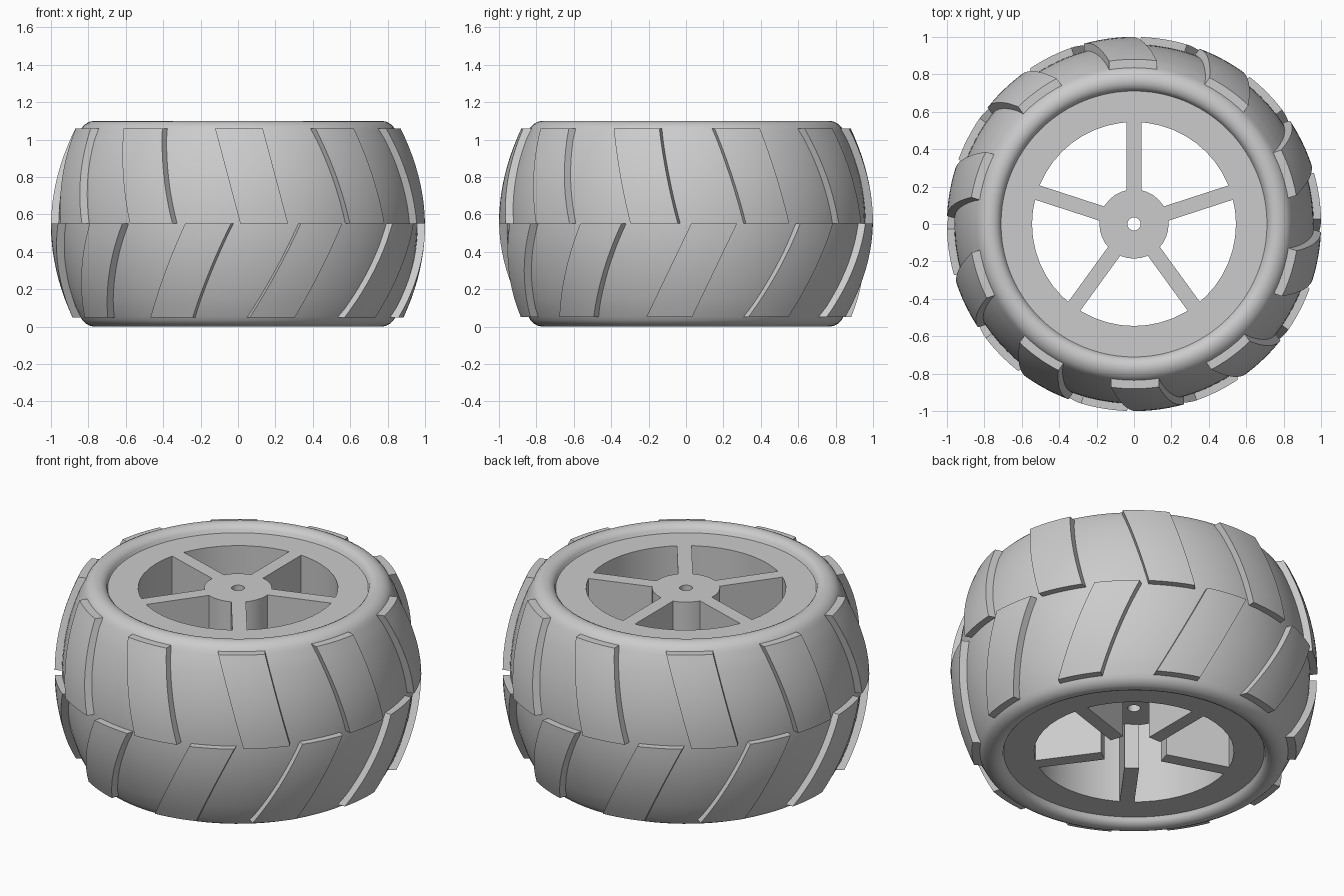
import bpy, bmesh
from math import radians, sin, cos, pi, sqrt
from mathutils import Matrix

if "Cube" in bpy.data.objects:
    bpy.data.objects.remove(bpy.data.objects["Cube"], do_unlink=True)

MID, FACE_LOW, FACE_HIGH = 0.55, 0.045, 1.055

grey = bpy.data.materials.new("plain grey")
grey.use_nodes = True
GREY = (0.6, 0.6, 0.6, 1)
grey.diffuse_color = GREY
grey.node_tree.nodes["Principled BSDF"].inputs["Base Color"].default_value = GREY


def finish(bm, name, angle=30):
    bmesh.ops.recalc_face_normals(bm, faces=bm.faces)
    mesh = bpy.data.meshes.new(name)
    bm.to_mesh(mesh)
    bm.free()
    mesh.materials.append(grey)
    obj = bpy.data.objects.new(name, mesh)
    bpy.context.collection.objects.link(obj)
    bpy.ops.object.select_all(action="DESELECT")
    obj.select_set(True)
    bpy.context.view_layer.objects.active = obj
    bpy.ops.object.shade_smooth_by_angle(angle=radians(angle))
    return obj


def revolve(name, profile, segments):
    """Turn a closed (radius, height) outline around the z axis."""
    bm = bmesh.new()
    rings = []
    for i in range(segments):
        a = 2 * pi * i / segments
        rings.append([bm.verts.new((r * cos(a), r * sin(a), z)) for r, z in profile])
    n = len(profile)
    for i in range(segments):
        a, b = rings[i], rings[(i + 1) % segments]
        for j in range(n):
            k = (j + 1) % n
            bm.faces.new((a[j], b[j], b[k], a[k]))
    return finish(bm, name)


def crown(z, middle):
    """Radius of the bulging tyre surface at a height."""
    return middle - 0.46 * (z - MID) ** 2


# Tyre: bulged tread, rounded shoulders and beads, mirrored about mid height
upper = [(crown(MID + 0.05 * i, 0.96), MID + 0.05 * i) for i in range(10)]
upper += [(0.843, 1.045), (0.832, 1.066), (0.815, 1.083), (0.793, 1.095), (0.77, 1.1),
          (0.748, 1.097), (0.73, 1.088), (0.716, 1.073), (0.709, 1.05), (0.69, 1.03)]
lower = [(r, 2 * MID - z) for r, z in reversed(upper[1:])]
revolve("tyre", lower + upper, 96)


# Rim barrel and hub, the hub being recessed underneath
def tube(name, inner, outer, low, high, segments):
    revolve(name, [(inner, low), (outer, low), (outer, high), (inner, high)], segments)


tube("rim_barrel", 0.545, 0.712, FACE_LOW, FACE_HIGH, 48)
tube("hub", 0.035, 0.185, 0.32, FACE_HIGH, 32)

# Five full-depth spokes
bm = bmesh.new()
r0, r1 = 0.175, 0.55
for k in range(5):
    place = (Matrix.Rotation(radians(90 + 72 * k), 4, "Z")
             @ Matrix.Translation(((r0 + r1) / 2, 0, MID))
             @ Matrix.Diagonal((r1 - r0, 0.08, FACE_HIGH - FACE_LOW, 1)))
    bmesh.ops.create_cube(bm, size=1, matrix=place)
finish(bm, "spokes")


def add_lug(bm, turn, z_mid, z_end, x_mid, x_end, width, cols=6, rows=10):
    """A slanted block facing -y, following the crown, turned about z."""
    def layer(middle):
        grid = []
        for i in range(rows + 1):
            t = i / rows
            z = z_mid + (z_end - z_mid) * t
            centre = x_mid + (x_end - x_mid) * t
            row = []
            for j in range(cols + 1):
                x = centre + width * (j / cols - 0.5)
                row.append(bm.verts.new((x, -sqrt(crown(z, middle) ** 2 - x * x), z)))
            grid.append(row)
        return grid

    outer, inner = layer(1.0), layer(0.94)
    for g in (outer, inner):
        for i in range(rows):
            for j in range(cols):
                bm.faces.new((g[i][j], g[i][j + 1], g[i + 1][j + 1], g[i + 1][j]))
    for i in (0, rows):
        for j in range(cols):
            bm.faces.new((outer[i][j], outer[i][j + 1], inner[i][j + 1], inner[i][j]))
    for j in (0, cols):
        for i in range(rows):
            bm.faces.new((outer[i][j], outer[i + 1][j], inner[i + 1][j], inner[i][j]))
    verts = [v for g in (outer, inner) for row in g for v in row]
    bmesh.ops.rotate(bm, verts=verts, matrix=Matrix.Rotation(radians(turn), 3, "Z"))


# Two staggered rows of ten tread lugs meeting at mid height
for name, start, z_end, x_mid, x_end, width in (
        ("upper_tread_lugs", 0, 1.06, 0.14, 0.005, 0.255),
        ("lower_tread_lugs", 18, 0.05, 0.15, -0.09, 0.245)):
    bm = bmesh.new()
    for k in range(10):
        add_lug(bm, start + 36 * k, MID, z_end, x_mid, x_end, width)
    finish(bm, name)
